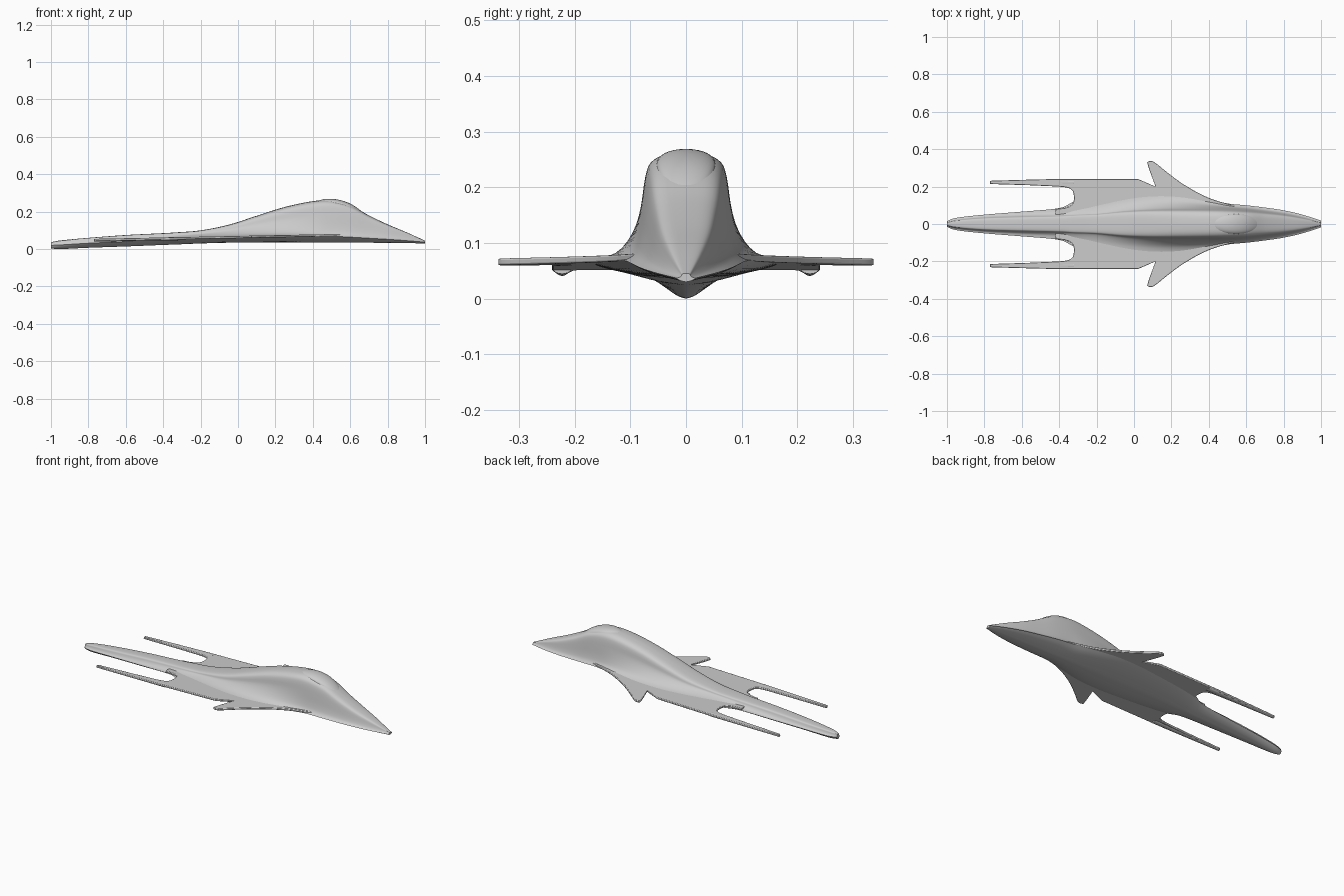
import bpy, bmesh, math
from mathutils import Vector

if "Cube" in bpy.data.objects:
    bpy.data.objects.remove(bpy.data.objects["Cube"], do_unlink=True)

grey = bpy.data.materials.new("hull grey")
grey.use_nodes = True
tone = (0.6, 0.6, 0.6, 1)
grey.diffuse_color = tone
grey.node_tree.nodes["Principled BSDF"].inputs["Base Color"].default_value = tone


def spline(points, steps):
    """Smooth curve through points of any dimension."""
    pts = [Vector(p) for p in points]
    out = []
    for i in range(len(pts) - 1):
        a, b, c, d = pts[max(i - 1, 0)], pts[i], pts[i + 1], pts[min(i + 2, len(pts) - 1)]
        for k in range(steps):
            t = k / steps
            out.append(b + (c - a) * (t / 2) + (a * 2 - b * 5 + c * 4 - d) * (t * t / 2)
                       + (b * 3 - a - c * 3 + d) * (t ** 3 / 2))
    return out + [pts[-1]]


def finish(name, bm, angle=40):
    bmesh.ops.recalc_face_normals(bm, faces=bm.faces)
    mesh = bpy.data.meshes.new(name)
    bm.to_mesh(mesh)
    bm.free()
    mesh.materials.append(grey)
    mesh.shade_smooth()
    mesh.set_sharp_from_angle(angle=math.radians(angle))
    obj = bpy.data.objects.new(name, mesh)
    bpy.context.collection.objects.link(obj)
    return obj


def mirror_y(obj):
    mod = obj.modifiers.new("mirror", 'MIRROR')
    mod.use_axis = (False, True, False)


# Hull stations: x, shoulder half width, edge half width, edge z, top z, keel z
stations = spline([
    (1, .008, .018, .037, .045, .03),
    (.9, .032, .05, .045, .09, .032),
    (.8, .05, .073, .052, .132, .033),
    (.7, .062, .088, .058, .18, .034),
    (.6, .072, .1, .064, .235, .035),
    (.5, .078, .11, .068, .26, .036),
    (.4, .08, .135, .068, .256, .036),
    (.25, .08, .17, .067, .225, .036),
    (.1, .078, .18, .066, .178, .035),
    (-.05, .07, .17, .064, .13, .034),
    (-.2, .055, .15, .061, .1, .03),
    (-.32, .05, .12, .056, .09, .025),
    (-.4, .045, .085, .05, .085, .022),
    (-.6, .04, .066, .04, .075, .014),
    (-.8, .033, .05, .031, .06, .007),
    (-.95, .02, .033, .022, .046, 0),
    (-1, .008, .014, .02, .036, .004)], 6)


def section(station):
    """Closed ring: rounded back, flared flanks, shallow keel."""
    x, s, c, edge, top, keel = station
    h, d, k = top - edge, c - s, edge - keel
    upper = spline([(0, top), (.5 * s, top - .02 * h), (.8 * s, top - .09 * h),
                    (.92 * s, top - .22 * h), (s, top - .45 * h),
                    (s + .2 * d, top - .7 * h), (s + .5 * d, top - .9 * h), (c, edge)], 3)
    lower = spline([(c, edge), (.75 * c, edge - .45 * k), (.4 * c, edge - .82 * k), (0, keel)], 3)
    half = upper + lower[1:]
    ring = half + [Vector((-p.x, p.y)) for p in half[-2:0:-1]]
    return [(x, p.x, p.y) for p in ring]


bm = bmesh.new()
rings = [[bm.verts.new(p) for p in section(st)] for st in stations]
for a, b in zip(rings, rings[1:]):
    for i in range(len(a)):
        j = (i + 1) % len(a)
        bm.faces.new((a[i], a[j], b[j], b[i]))
bm.faces.new(rings[0])
bm.faces.new(rings[-1])
finish("hull", bm, 50)


def spine(x):
    """Height of the hull's top line at x."""
    for a, b in zip(stations, stations[1:]):
        if b[0] <= x <= a[0]:
            return b[4] + (a[4] - b[4]) * (x - b[0]) / (a[0] - b[0])
    return 0


# Canopy: flattened dome draped along the spine
bm = bmesh.new()
bmesh.ops.create_uvsphere(bm, u_segments=40, v_segments=20, radius=1)
for v in bm.verts:
    x = .545 + .135 * v.co.x
    v.co = (x, .053 * v.co.y, spine(x) - .012 + .022 * v.co.z)
finish("canopy", bm)


# Wing plates with rear prongs, tilted slightly down towards the tail
def deck(x):
    return .064 + .02 * x


leading = spline([(.6, .08), (.5, .108), (.42, .132), (.34, .168), (.25, .222),
                  (.17, .282), (.11, .33), (.085, .337), (.07, .33)], 4)
notch = spline([(-.4, .2), (-.355, .194), (-.33, .18), (-.322, .155),
                (-.322, .125), (-.335, .1), (-.37, .086), (-.42, .08)], 4)
outline = leading + [Vector(p) for p in (
    (.08, .295), (.115, .2), (.02, .241), (-.4, .241), (-.6, .236), (-.77, .231),
    (-.77, .214), (-.55, .207))] + notch + [Vector((-.42, 0)), Vector((.6, 0))]
bm = bmesh.new()
thick = .012
base = bm.faces.new([bm.verts.new((p.x, p.y, deck(p.x) - thick / 2)) for p in outline])
new = bmesh.ops.extrude_face_region(bm, geom=[base])["geom"]
bmesh.ops.translate(bm, vec=(0, 0, thick), verts=[g for g in new if isinstance(g, bmesh.types.BMVert)])
wings = finish("wings", bm)
bevel = wings.modifiers.new("soft edges", 'BEVEL')
bevel.width = .003
bevel.segments = 2
mirror_y(wings)

# Tapered ribs under the prongs
bm = bmesh.new()
bmesh.ops.create_cone(bm, cap_ends=True, segments=20, radius1=.008, radius2=.017, depth=.45)
for v in bm.verts:
    x = -.545 + v.co.z
    v.co = (x, .2225 + v.co.y, deck(x) - .003 + .6 * v.co.x)
mirror_y(finish("prong_ribs", bm))
